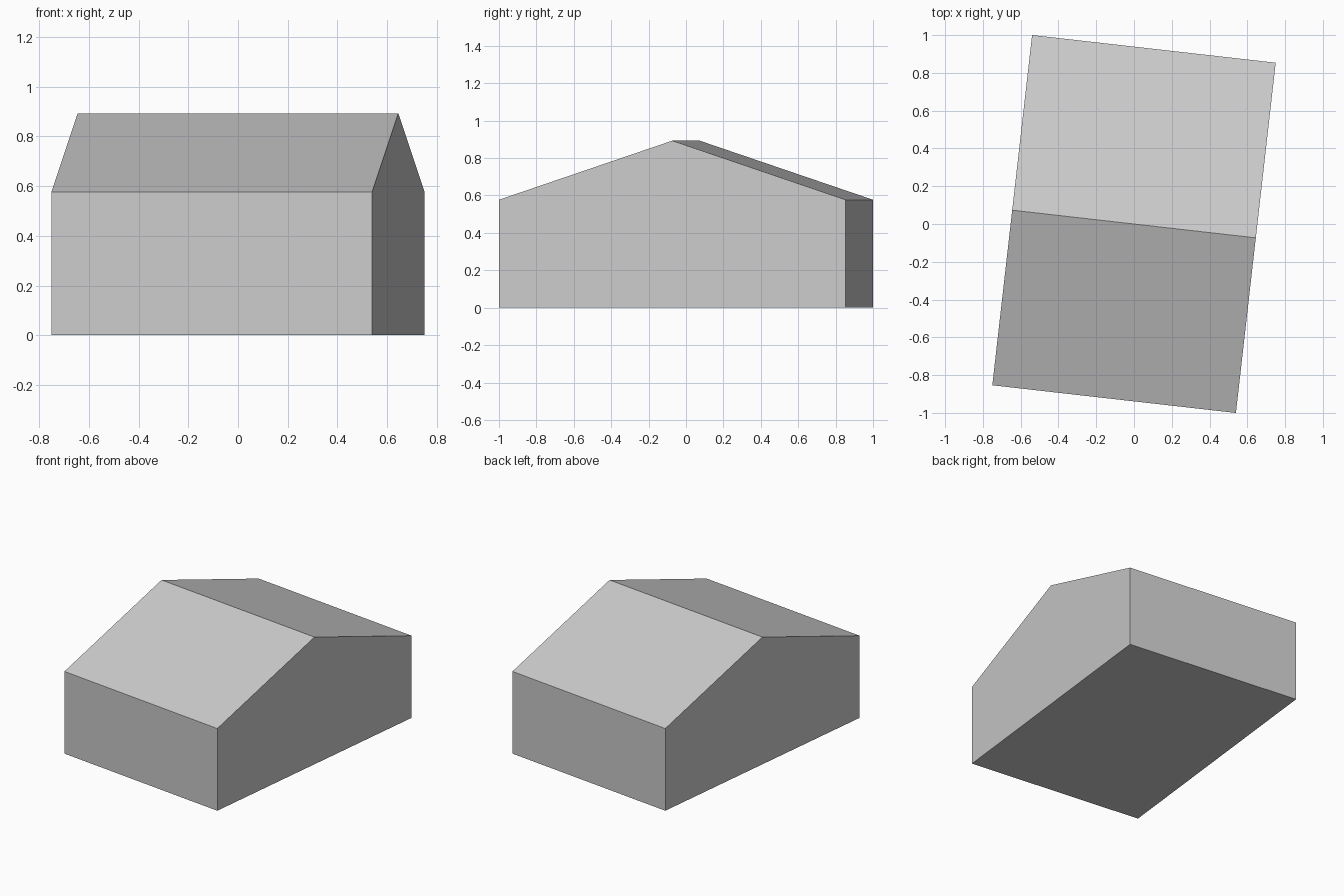
import bpy, bmesh, math
from mathutils import Matrix, Vector

cube = bpy.data.objects.get("Cube")
if cube:
    bpy.data.objects.remove(cube, do_unlink=True)

HALF_W, HALF_D = 0.649, 0.933
EAVE, RIDGE = 0.577, 0.893
TURN = math.radians(-6.48)

# Plain grey for the whole building
grey = bpy.data.materials.new("light_grey")
grey.use_nodes = True
colour = (0.6, 0.6, 0.6, 1)
grey.diffuse_color = colour
grey.node_tree.nodes["Principled BSDF"].inputs["Base Color"].default_value = colour

# Gable profile extruded along the ridge
profile = [(-HALF_D, 0), (HALF_D, 0), (HALF_D, EAVE), (0, RIDGE), (-HALF_D, EAVE)]
bm = bmesh.new()
gable = bm.faces.new([bm.verts.new((-HALF_W, y, z)) for y, z in profile])
ext = bmesh.ops.extrude_face_region(bm, geom=[gable], use_keep_orig=True)
moved = [g for g in ext["geom"] if isinstance(g, bmesh.types.BMVert)]
bmesh.ops.translate(bm, verts=moved, vec=Vector((2 * HALF_W, 0, 0)))
bmesh.ops.recalc_face_normals(bm, faces=bm.faces)

# Turn the building slightly on its plot
bmesh.ops.transform(bm, matrix=Matrix.Rotation(TURN, 4, "Z"), verts=bm.verts)

mesh = bpy.data.meshes.new("gabled_building")
bm.to_mesh(mesh)
bm.free()
mesh.materials.append(grey)
building = bpy.data.objects.new("gabled_building", mesh)
bpy.context.collection.objects.link(building)
